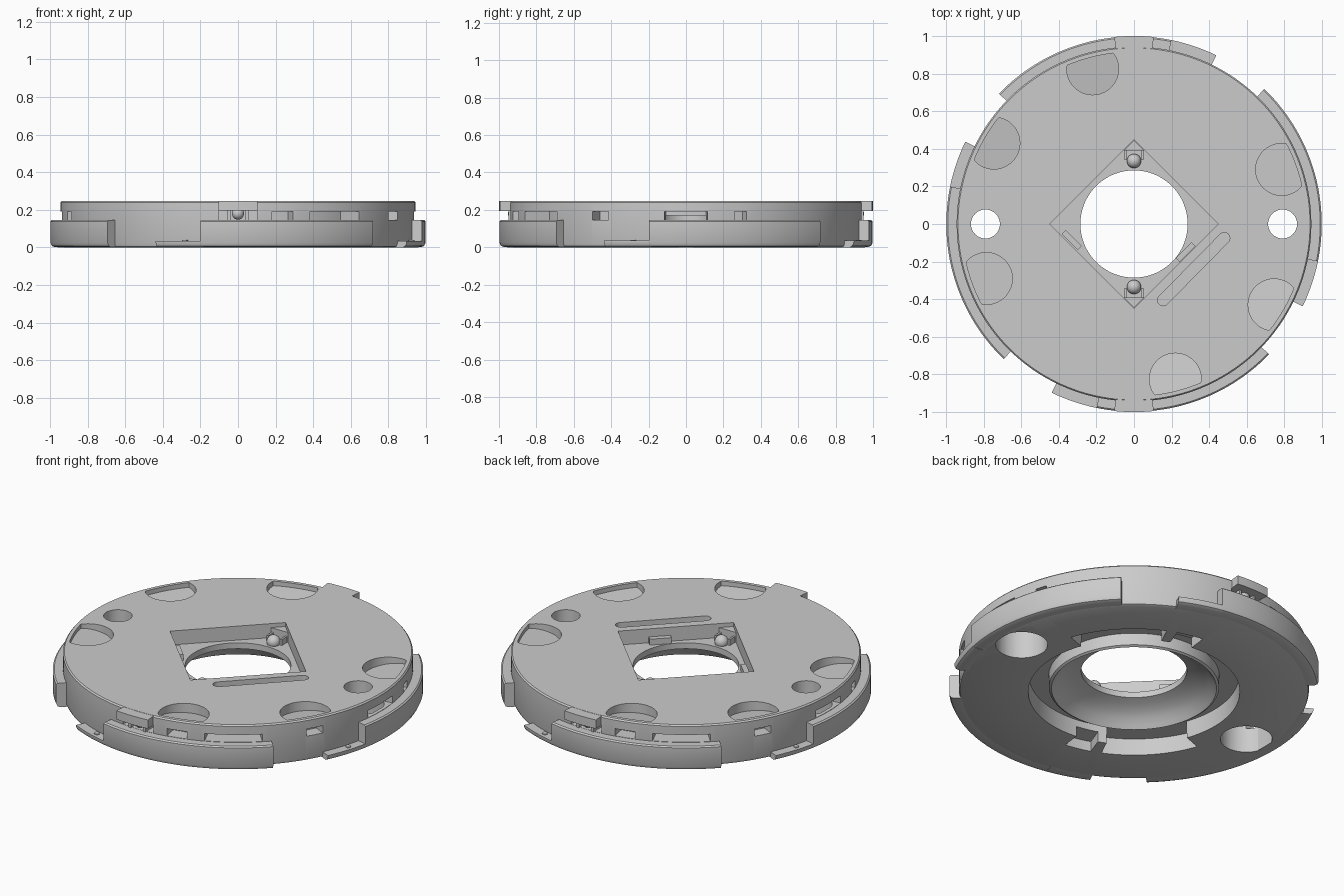
import bpy, bmesh
from math import sin, cos, pi, radians, atan2, hypot
from mathutils import Matrix, Vector

if "Cube" in bpy.data.objects:
    bpy.data.objects.remove(bpy.data.objects["Cube"])


def finish(bm, name):
    bmesh.ops.remove_doubles(bm, verts=bm.verts, dist=1e-6)
    bmesh.ops.recalc_face_normals(bm, faces=bm.faces)
    me = bpy.data.meshes.new(name)
    bm.to_mesh(me)
    bm.free()
    ob = bpy.data.objects.new(name, me)
    bpy.context.collection.objects.link(ob)
    return ob


def sweep(name, profile, a0=0, a1=360, seg=None):
    """Revolve a closed (r, z) profile between two angles in degrees."""
    full = a1 - a0 >= 360
    n = seg or max(2, int((a1 - a0) / 2))
    bm = bmesh.new()
    rings = []
    for i in range(n if full else n + 1):
        a = radians(a0 + (a1 - a0) * i / n)
        rings.append([bm.verts.new((r * cos(a), r * sin(a), z)) for r, z in profile])
    m = len(profile)
    for i in range(n):
        p, q = rings[i], rings[(i + 1) % len(rings)]
        for j in range(m):
            bm.faces.new((p[j], q[j], q[(j + 1) % m], p[(j + 1) % m]))
    if not full:
        bm.faces.new(rings[0])
        bm.faces.new(rings[-1][::-1])
    return finish(bm, name)


def arc(name, r0, r1, z0, z1, a0, a1):
    return sweep(name, [(r0, z0), (r1, z0), (r1, z1), (r0, z1)], a0, a1)


def cyl(name, x, y, z0, z1, r, seg=48):
    bm = bmesh.new()
    bmesh.ops.create_cone(bm, cap_ends=True, segments=seg, radius1=r, radius2=r, depth=z1 - z0)
    bmesh.ops.translate(bm, verts=bm.verts, vec=(x, y, (z0 + z1) / 2))
    return finish(bm, name)


def dimple(x, y, r=.138, rim=.915, slope=.15):
    """Finger dimple: floor rises toward the rim, outline stops short of the edge."""
    bm = bmesh.new()
    bmesh.ops.create_cone(bm, cap_ends=True, cap_tris=True, segments=64,
                          radius1=r, radius2=r, depth=1)
    d = hypot(x, y)
    for v in bm.verts:
        p = Vector((x + v.co.x, y + v.co.y))
        if p.length > rim:
            p *= rim / p.length
        z = .3 if v.co.z > 0 else .213 + slope * ((p.x * x + p.y * y) / d - d)
        v.co = (p.x, p.y, z)
    return finish(bm, "dimple")


def prism(name, pts, z0, z1):
    bm = bmesh.new()
    lo = [bm.verts.new((x, y, z0)) for x, y in pts]
    hi = [bm.verts.new((x, y, z1)) for x, y in pts]
    bm.faces.new(lo[::-1])
    bm.faces.new(hi)
    n = len(pts)
    for i in range(n):
        bm.faces.new((lo[i], lo[(i + 1) % n], hi[(i + 1) % n], hi[i]))
    return finish(bm, name)


def box(name, x0, x1, y0, y1, z0, z1):
    return prism(name, [(x0, y0), (x1, y0), (x1, y1), (x0, y1)], z0, z1)


def cut(body, cutters):
    bpy.context.view_layer.objects.active = body
    for c in cutters:
        c.hide_render = True
        mod = body.modifiers.new("cut", 'BOOLEAN')
        mod.operation, mod.solver, mod.object = 'DIFFERENCE', 'EXACT', c
        bpy.ops.object.modifier_apply(modifier=mod.name)
        bpy.data.objects.remove(c)


def ball(name, x, y, z, r):
    bm = bmesh.new()
    bmesh.ops.create_uvsphere(bm, u_segments=24, v_segments=14, radius=r)
    bmesh.ops.translate(bm, verts=bm.verts, vec=(x, y, z))
    return finish(bm, name)


# main disc, with the dished centre and ring groove of the underside in its profile
disc = sweep("disc_body", [
    (.925, 0), (.938, .006), (.943, .02), (.943, .24), (.936, .248), (.285, .248),
    (.285, .13), (.33, .115), (.37, .095), (.405, .07), (.43, .04), (.445, .022),
    (.458, .03), (.46, .1), (.565, .1), (.57, .0)], seg=144)

cutters = []
# square recess around the centre hole
h = .447
cutters.append(prism("square_recess", [(h, 0), (0, h), (-h, 0), (0, -h)], .165, .3))
# details that repeat after half a turn
for s, t in ((1, 0), (-1, 180)):
    for x, y in ((-.22, .825), (-.745, .43), (.785, .29)):
        cutters.append(dimple(s * x, s * y))
    # screw holes with counterbores below
    cutters.append(cyl("screw_hole", s * .79, 0, -.1, .4, .077))
    cutters.append(cyl("counterbore", s * .79, 0, -.1, .17, .14))
    # slots in the side wall
    for a0, a1, r in ((-7, 7, .87), (-79, -72, .86), (-66, -47, .8),
                      (-32, -26, .87), (16, 20, .88)):
        cutters.append(arc("side_slot", r, 1.1, .147, .19, a0 + t, a1 + t))
    # latch pocket under the rim tab
    y0, y1 = sorted((s * .84, s * 1.1))
    cutters.append(box("latch_pocket", -.1, .1, y0, y1, .146, .195))
    # recesses on the underside
    cutters.append(arc("under_recess", .5, .68, -.1, .1, 200 + t, 245 + t))
    cutters.append(arc("under_notch", .5, .68, -.1, .06, 250 + t, 263 + t))

# diagonal round-ended groove beside the square
p, q = Vector((.155, -.405)), Vector((.48, -.075))
base = atan2(q.y - p.y, q.x - p.x)
pts = []
for c, off in ((q, -pi / 2), (p, pi / 2)):
    for i in range(9):
        a = base + off + pi * i / 8
        pts.append((c.x + .03 * cos(a), c.y + .03 * sin(a)))
cutters.append(prism("long_groove", pts, .215, .3))
cut(disc, cutters)
parts = [disc]

# outer flange: four long arcs, each starting with a thin lip after a gap
for k in range(4):
    o = 90 * k
    parts.append(sweep(f"flange_{k}", [
        (.92, .002), (.975, .002), (.99, .008), (.998, .025), (.998, .138),
        (.99, .145), (.92, .145)], 258.5 + o, 316 + o))
    parts.append(sweep(f"flange_lip_{k}", [
        (.92, 0), (.975, 0), (.99, .008), (.998, .025), (.998, .035), (.92, .035)],
        244 + o, 259 + o))
    a = radians(253 + o)
    parts.append(cyl(f"lip_stud_{k}", .965 * cos(a), .965 * sin(a), .03, .04, .015, seg=20))

for s, n in ((1, "back"), (-1, "front")):
    t = 0 if s > 0 else 180
    # rim tab and latch
    parts.append(arc(f"rim_tab_{n}", .9, 1.0, .195, .247, 84 + t, 96 + t))
    for x in (-.055, .04):
        y0, y1 = sorted((s * .84, s * .95))
        parts.append(box(f"latch_leg_{n}", x, x + .015, y0, y1, .14, .2))
    parts.append(ball(f"latch_ball_{n}", 0, s * .92, .18, .032))
    # corner ledge and ball seat inside the square
    parts.append(prism(f"corner_ledge_{n}", [(-.055, s * .39), (.055, s * .39), (0, s * .445)],
                       .16, .225))
    parts.append(ball(f"seat_ball_{n}", 0, s * .335, .178, .038))
    for x in (-.05, .038):
        y0, y1 = sorted((s * .34, s * .395))
        parts.append(box(f"seat_wall_{n}", x, x + .012, y0, y1, .16, .2))

# small ribs on the shelf of the square
for k, (x, y) in enumerate(((.275, -.15), (-.33, -.085))):
    d = .03
    u = Vector((1, 1 if x > 0 else -1)).normalized()
    v = Vector((-u.y, u.x))
    c = Vector((x, y))
    quad = [c + u * a * .06 + v * b * d / 2 for a, b in ((-1, -1), (1, -1), (1, 1), (-1, 1))]
    parts.append(prism(f"shelf_rib_{k}", [tuple(w) for w in quad], .16, .2))

# smooth shading with crisp edges
bpy.ops.object.select_all(action='DESELECT')
for ob in parts:
    ob.select_set(True)
bpy.context.view_layer.objects.active = disc
bpy.ops.object.shade_smooth_by_angle(angle=radians(30))
